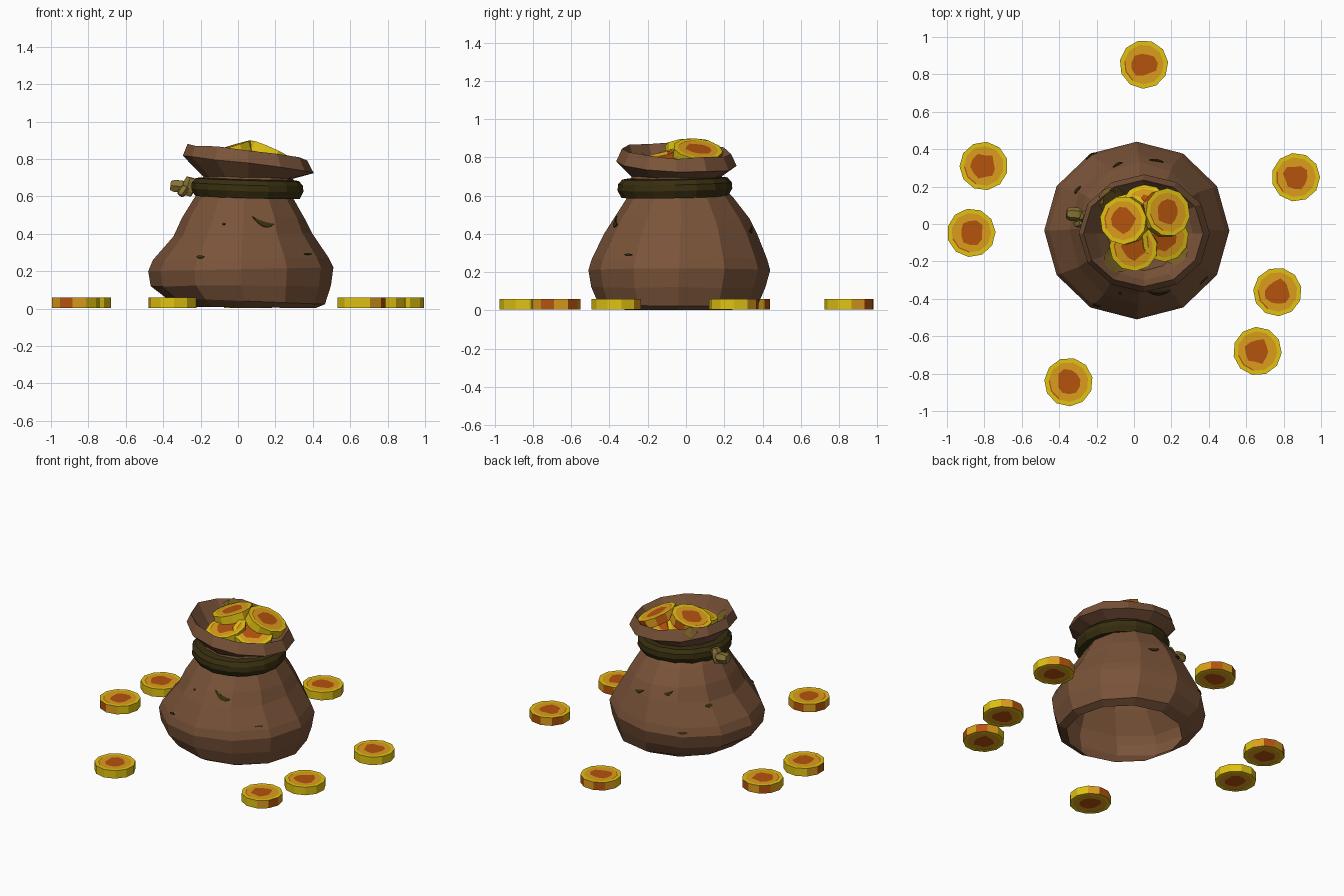
import bpy, bmesh, random
from math import sin, cos, pi, radians
from mathutils import Vector, Matrix
from mathutils.bvhtree import BVHTree

random.seed(4)
if "Cube" in bpy.data.objects:
    bpy.data.objects.remove(bpy.data.objects["Cube"])


def material(name, rgb):
    m = bpy.data.materials.new(name)
    m.use_nodes = True
    m.diffuse_color = (*rgb, 1)
    bsdf = m.node_tree.nodes["Principled BSDF"]
    bsdf.inputs["Base Color"].default_value = (*rgb, 1)
    bsdf.inputs["Roughness"].default_value = 0.8
    return m


leather = material("brown leather", (0.195, 0.088, 0.041))
rope_dark = material("dark olive rope", (0.039, 0.028, 0.005))
knot_tan = material("olive tan", (0.24, 0.17, 0.035))
shaded_gold = material("shaded olive gold", (0.19, 0.12, 0.018))
yellow = material("bright yellow", (0.75, 0.54, 0.006))
gold = material("gold", (0.72, 0.34, 0.012))
copper = material("copper orange", (0.46, 0.088, 0.004))


def finish(name, bm, mats):
    bmesh.ops.recalc_face_normals(bm, faces=bm.faces)
    mesh = bpy.data.meshes.new(name)
    bm.to_mesh(mesh)
    bm.free()
    for m in mats:
        mesh.materials.append(m)
    obj = bpy.data.objects.new(name, mesh)
    bpy.context.collection.objects.link(obj)
    return obj


def loft(rings, paint=lambda band, side: 0, cap_paint=0, open_bottom=False):
    """Join rings of points into a capped skin, painting by band and side."""
    bm = bmesh.new()
    loops = [[bm.verts.new(p) for p in ring] for ring in rings]
    n = len(loops[0])
    for b, (lo, hi) in enumerate(zip(loops, loops[1:])):
        for i in range(n):
            j = (i + 1) % n
            f = bm.faces.new((lo[i], lo[j], hi[j], hi[i]))
            f.material_index = paint(b, i)
    for end in loops[-1:] if open_bottom else (loops[0], loops[-1]):
        bm.faces.new(end).material_index = cap_paint
    return bm


# Sack: rings of (z, centre x, centre y, radius x, radius y, tilt x, tilt y, jitter)
SIDES = 12
profile = [
    (0.006, 0.045, -0.04, 0.37, 0.36, -0.01, 0, 0),
    (0.04, 0.04, -0.04, 0.425, 0.42, -0.04, 0, 0),
    (0.12, 0.015, -0.04, 0.482, 0.455, 0, 0, 0.004),
    (0.21, 0.015, -0.035, 0.495, 0.475, 0.02, 0, 0),
    (0.265, 0.015, -0.035, 0.47, 0.46, 0.02, 0, 0.004),
    (0.40, 0.025, -0.03, 0.37, 0.40, 0.02, 0.01, 0.008),
    (0.48, 0.03, -0.025, 0.33, 0.355, 0, 0, 0.008),
    (0.59, 0.03, -0.03, 0.265, 0.275, 0, 0, 0.004),
    (0.64, 0.05, -0.055, 0.25, 0.25, 0, 0, 0),
    (0.70, 0.055, -0.05, 0.24, 0.235, -0.03, 0, 0.004),
    (0.77, 0.055, -0.05, 0.35, 0.315, -0.12, -0.04, 0.008),
    (0.834, 0.05, -0.05, 0.32, 0.285, -0.12, -0.03, 0.008),
    (0.76, 0.055, -0.05, 0.26, 0.25, -0.08, -0.03, 0.004),
    (0.705, 0.055, -0.05, 0.20, 0.20, 0, 0, 0),
]


def sack_ring(z, cx, cy, rx, ry, tx, ty, jit):
    ring = []
    for k in range(SIDES):
        a = 2 * pi * k / SIDES
        x, y = rx * cos(a), ry * sin(a)
        wobble = random.uniform(-jit, jit)
        ring.append((cx + x, cy + y, z + tx * x + ty * y + wobble))
    return ring


bm = loft([sack_ring(*p) for p in profile], open_bottom=True)
bmesh.ops.recalc_face_normals(bm, faces=bm.faces)
surface = BVHTree.FromBMesh(bm)
finish("sack", bm, [leather])

# Rope band tied round the neck
neck = Vector((0.05, -0.058, 0.645))
band_shape = [(0.235, -0.05), (0.28, -0.05), (0.3, -0.012),
              (0.297, 0.02), (0.275, 0.045), (0.235, 0.05)]
rope_rings = [[neck + Vector((r * cos(a), r * sin(a), h - 0.03 * r * cos(a) + 0.02 * r * sin(a)))
               for a in (2 * pi * k / 16 for k in range(16))] for r, h in band_shape]
finish("neck_rope", loft(rope_rings), [rope_dark])


# Knot: a chunky core with an outer and a hanging end
def lump(name, start, end, radius):
    start, end = Vector(start), Vector(end)
    axis = end - start
    turn = axis.to_track_quat('Z', 'Y').to_matrix()
    rings = []
    for t, s in ((0, 0.75), (0.25, 1), (0.75, 1), (1, 0.75)):
        rings.append([start + axis * t + turn @ Vector((radius * s * cos(a), radius * s * sin(a), 0))
                      for a in (pi * k / 3 for k in range(6))])
    finish(name, loft(rings), [knot_tan])


lump("knot_core", (-0.25, 0.035, 0.70), (-0.275, 0.04, 0.605), 0.035)
lump("knot_outer_end", (-0.28, 0.05, 0.65), (-0.36, 0.055, 0.658), 0.037)
lump("knot_lower_end", (-0.28, 0.01, 0.65), (-0.31, 0.0, 0.605), 0.024)


# Worn slits: thin crescents laid on the sack
def slit(number, degrees, z, half, width, slope=0.0, sag=0.0):
    bm = bmesh.new()
    rows = []
    steps = 8
    for i in range(steps + 1):
        s = 2 * i / steps - 1
        a = radians(degrees) + s * half / 0.4
        out = Vector((cos(a), sin(a), 0))
        row = []
        for side in (-1, 1):
            h = z + slope * s + sag * (s * s - 0.5) + side * width * (1.05 - s * s)
            origin = Vector((0.02, -0.035, h)) + out
            hit, normal, _, _ = surface.ray_cast(origin, -out)
            row.append(bm.verts.new(hit + normal * 0.004))
        rows.append(row)
    for (a, b), (c, d) in zip(rows, rows[1:]):
        bm.faces.new((a, c, d, b))
    obj = finish(f"slit_{number}", bm, [rope_dark])
    thick = obj.modifiers.new("thickness", 'SOLIDIFY')
    thick.thickness = 0.005
    thick.offset = 0


slits = [(-71, 0.46, 0.065, 0.013, -0.02, 0.02), (-119, 0.275, 0.018, 0.008),
         (-37, 0.29, 0.026, 0.004), (-106, 0.45, 0.01, 0.005),
         (75, 0.42, 0.04, 0.009, 0.01, 0.01), (107, 0.45, 0.03, 0.011, 0.01, 0.01),
         (146, 0.37, 0.025, 0.009), (122, 0.23, 0.028, 0.008)]
for n, args in enumerate(slits, 1):
    slit(n, *args)


# Half-buried coins: thin shaded plates draped on the lining
def draped_ring(x, y, r, lift):
    ring = []
    for k in range(11):
        a = 2 * pi * k / 11
        top = Vector((x + r * cos(a), y + r * sin(a), 1))
        hit = surface.ray_cast(top, Vector((0, 0, -1)))[0]
        ring.append(hit + Vector((0, 0, lift)))
    return ring


for n, (x, y) in enumerate([(-0.115, 0.125), (-0.085, -0.185), (0.215, -0.14)], 1):
    rings = [draped_ring(x, y, r, lift) for r, lift in
             ((0.075, 0.002), (0.075, 0.009), (0.05, 0.009), (0.025, 0.009), (0.004, 0.009))]
    finish(f"buried_coin_{n}", loft(rings, open_bottom=True), [shaded_gold])

# Coins: rim, worn arc, gold field and an irregular copper stamp on both faces
COIN_SIDES = 11
RADIUS, THICK = 0.13, 0.055
EDGE_PAINT = [1, 2, 1, 2, 1, 0, 0, 0, 0, 0, 0]


def coin_paint(band, side, shift):
    if band == 4:
        return EDGE_PAINT[(side - shift) % COIN_SIDES]
    ring = band if band > 4 else 8 - band
    if ring == 5:
        return 0
    if ring == 6:
        return 2 if side in (5, 6) else 1
    return 1 if ring == 7 else 2


def coin(name, centre, normal=(0, 0, 1), spin=0.0, shift=0):
    stamp = [random.uniform(0.42, 0.58) for _ in range(COIN_SIDES)]

    def ring(scale, z):
        pts = []
        for k in range(COIN_SIDES):
            a = 2 * pi * k / COIN_SIDES
            r = RADIUS * (scale if scale else stamp[k])
            pts.append(Vector((r * cos(a), r * sin(a), z)))
        return pts
    h = THICK / 2
    scales = (1, 0.82, 0.77, 0, 0.1)
    rings = [ring(s, -h) for s in reversed(scales)] + [ring(s, h) for s in scales]
    skin = loft(rings, lambda band, side: coin_paint(band, side, shift), 2)
    obj = finish(name, skin, [yellow, gold, copper])
    tilt = Vector((0, 0, 1)).rotation_difference(Vector(normal)).to_matrix().to_4x4()
    obj.matrix_world = Matrix.Translation(centre) @ tilt @ Matrix.Rotation(spin, 4, 'Z')


# Loose coins on the ground: (x, y, spin, shift of the edge colours)
ground = [(0.053, 0.853, 0.1, 0), (-0.803, 0.31, 0.3, 0), (-0.87, -0.047, 0.6, 3),
          (0.865, 0.25, 0, 1), (0.767, -0.363, 0.2, 1), (0.66, -0.68, 0.5, -3),
          (-0.35, -0.845, 0.2, 1)]
for n, (x, y, spin, shift) in enumerate(ground, 1):
    coin(f"loose_coin_{n}", (x, y, THICK / 2 + 0.004), spin=spin, shift=shift)

# Coins heaped in the mouth of the sack
heap = [((-0.05, 0.02, 0.836), (-0.3, -0.03, 1)), ((0.17, 0.06, 0.82), (0.45, 0.12, 1)),
        ((0.0, -0.12, 0.785), (-0.12, -0.22, 1)), ((0.16, -0.07, 0.78), (0.3, -0.2, 1)),
        ((0.06, 0.08, 0.77), (0.05, 0.2, 1)), ((-0.03, 0.03, 0.77), (-0.2, 0.15, 1))]
for n, (place, facing) in enumerate(heap, 1):
    coin(f"heaped_coin_{n}", place, facing, random.uniform(-0.5, 0.5))
